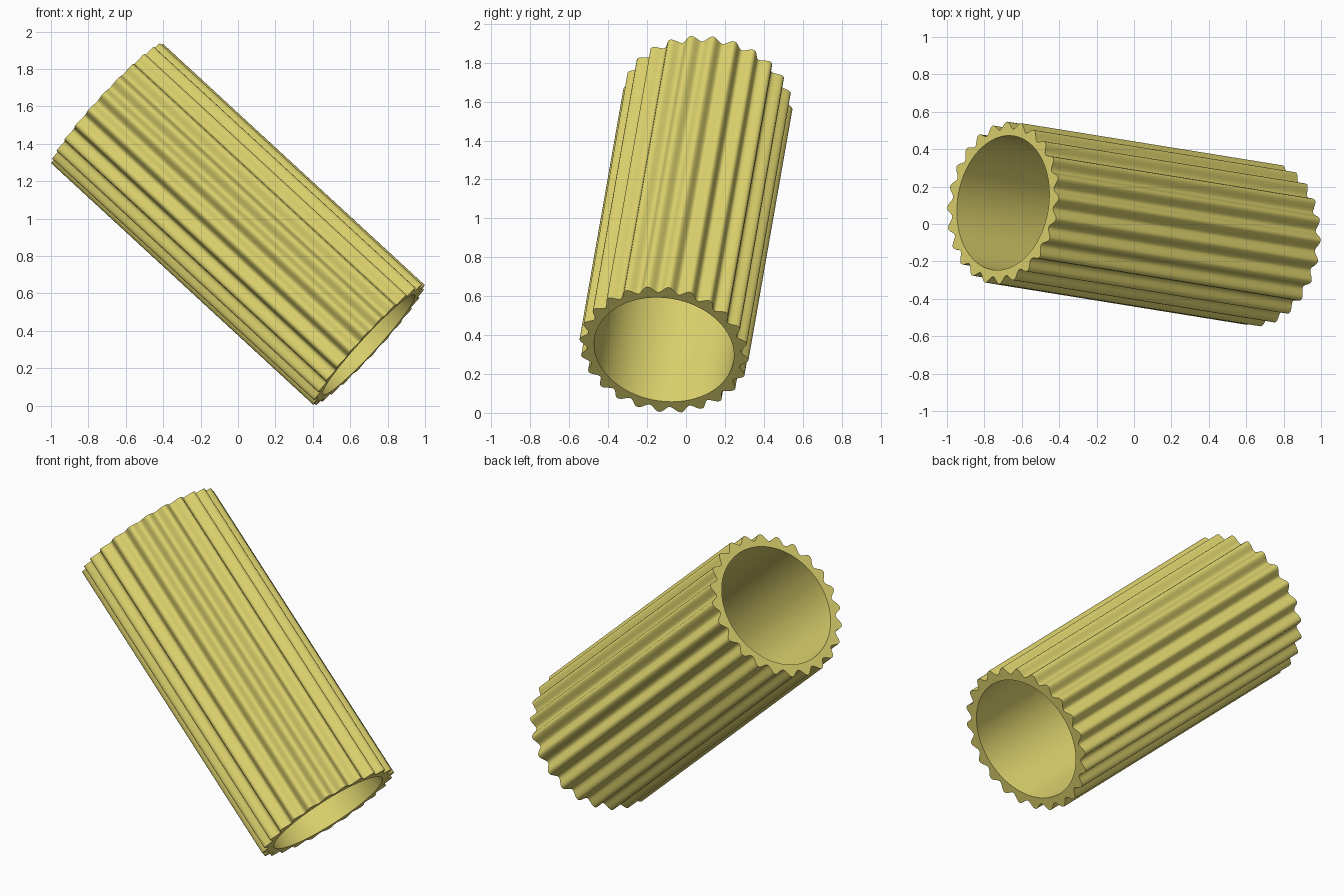
import bpy, bmesh
from math import cos, sin, pi, radians
from mathutils import Vector, Matrix

if "Cube" in bpy.data.objects:
    bpy.data.objects.remove(bpy.data.objects["Cube"])

FLUTES, STEPS = 24, 10
N = FLUTES * STEPS
R_MID, R_WAVE, R_BORE = 0.418, 0.02, 0.362
PHASE = radians(5.5)
AXIS = Vector((-1.40, 0.226, 1.29))
CENTRE = Vector((0, 0, 0.97))

# Frame of the tilted tube: u is horizontal, v points up the end face
n = AXIS.normalized()
u = Vector((-n.y, n.x, 0)).normalized() * -1
v = (Vector((0, 0, 1)) - n * n.z).normalized()
half = AXIS.length / 2


def ring(bm, radius, h):
    verts = []
    for i in range(N):
        a = PHASE + 2 * pi * i / N
        r = radius(a)
        verts.append(bm.verts.new(CENTRE + u * (r * cos(a)) + v * (r * sin(a)) + n * h))
    return verts


def wavy(a):
    return R_MID + R_WAVE * cos(FLUTES * (a - PHASE))


def bore(a):
    return R_BORE


# Fluted tube: outer wall, two end faces and the smooth bore
bm = bmesh.new()
rings = [ring(bm, wavy, -half), ring(bm, wavy, half),
         ring(bm, bore, half), ring(bm, bore, -half)]
for k in range(4):
    a, b = rings[k], rings[(k + 1) % 4]
    for i in range(N):
        j = (i + 1) % N
        bm.faces.new((a[i], a[j], b[j], b[i]))
bmesh.ops.recalc_face_normals(bm, faces=bm.faces)
mesh = bpy.data.meshes.new("fluted_tube")
bm.to_mesh(mesh)
bm.free()
tube = bpy.data.objects.new("fluted_tube", mesh)
bpy.context.collection.objects.link(tube)

# Pasta-yellow colour
mat = bpy.data.materials.new("pale_yellow")
mat.diffuse_color = (0.75, 0.67, 0.16, 1)
mat.use_nodes = True
mat.node_tree.nodes["Principled BSDF"].inputs["Base Color"].default_value = mat.diffuse_color
mesh.materials.append(mat)

# Smooth walls, crisp rims
bpy.context.view_layer.objects.active = tube
tube.select_set(True)
bpy.ops.object.shade_smooth_by_angle(angle=radians(40))
